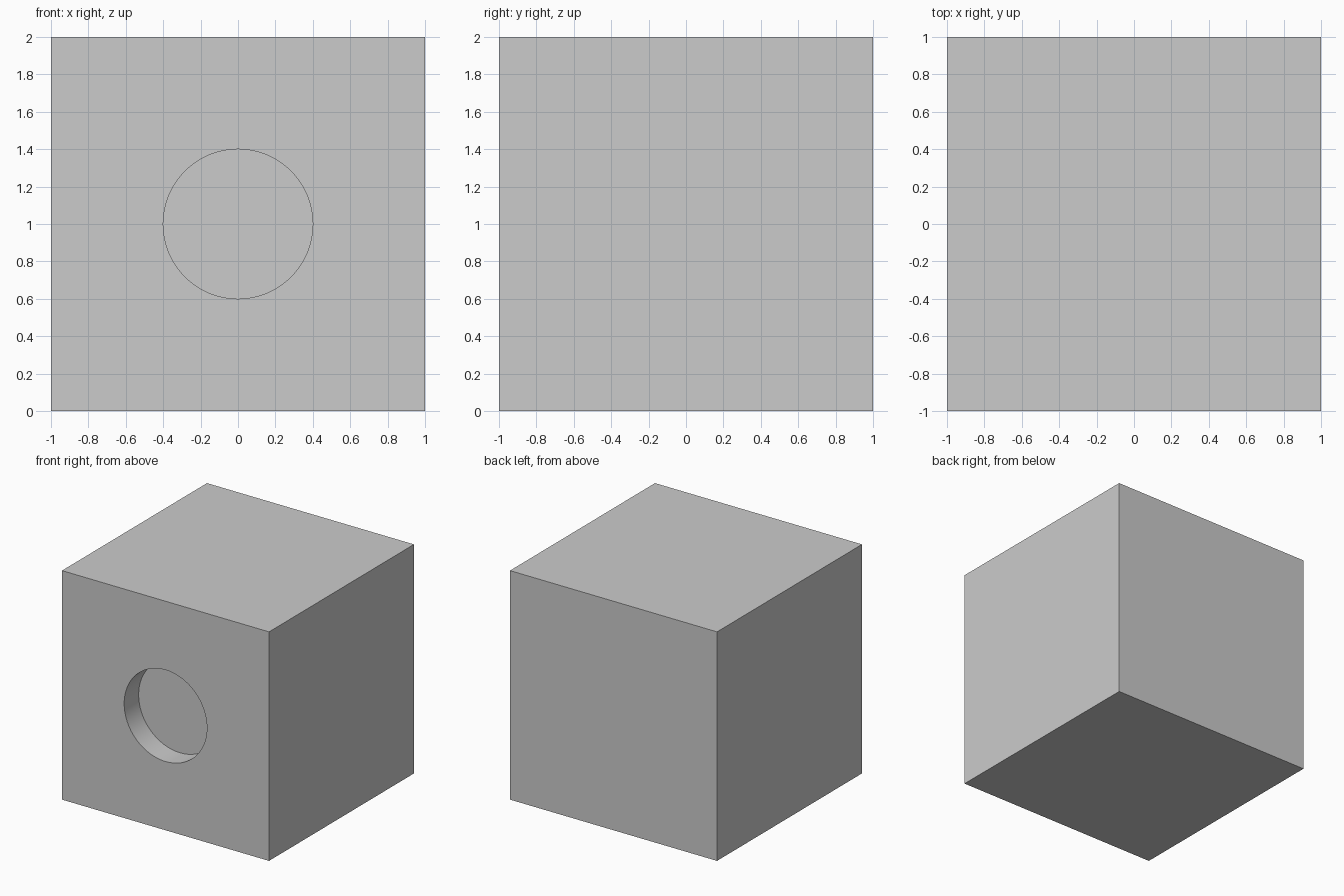
import bpy
import math

if "Cube" in bpy.data.objects:
    bpy.data.objects.remove(bpy.data.objects["Cube"])

# Cube body standing on the ground
bpy.ops.mesh.primitive_cube_add(size=2, location=(0, 0, 1))
body = bpy.context.object
body.name = "cube_body"

# Cutter for the shallow round recess: 0.2 deep into the front face
depth, overshoot = 0.2, 0.2
bpy.ops.mesh.primitive_cylinder_add(
    vertices=64, radius=0.4, depth=depth + overshoot,
    location=(0, -1 + (depth - overshoot) / 2, 1),
    rotation=(math.pi / 2, 0, 0))
cutter = bpy.context.object
cutter.name = "recess_cutter"
cutter.hide_render = True

# Cut the recess, then discard the cutter
cut = body.modifiers.new("round_recess", 'BOOLEAN')
cut.operation = 'DIFFERENCE'
cut.solver = 'EXACT'
cut.object = cutter
bpy.ops.object.select_all(action='DESELECT')
body.select_set(True)
bpy.context.view_layer.objects.active = body
bpy.ops.object.modifier_apply(modifier=cut.name)
bpy.data.objects.remove(cutter, do_unlink=True)

# Smooth recess wall, sharp cube edges
bpy.ops.object.shade_smooth_by_angle(angle=math.radians(30))
